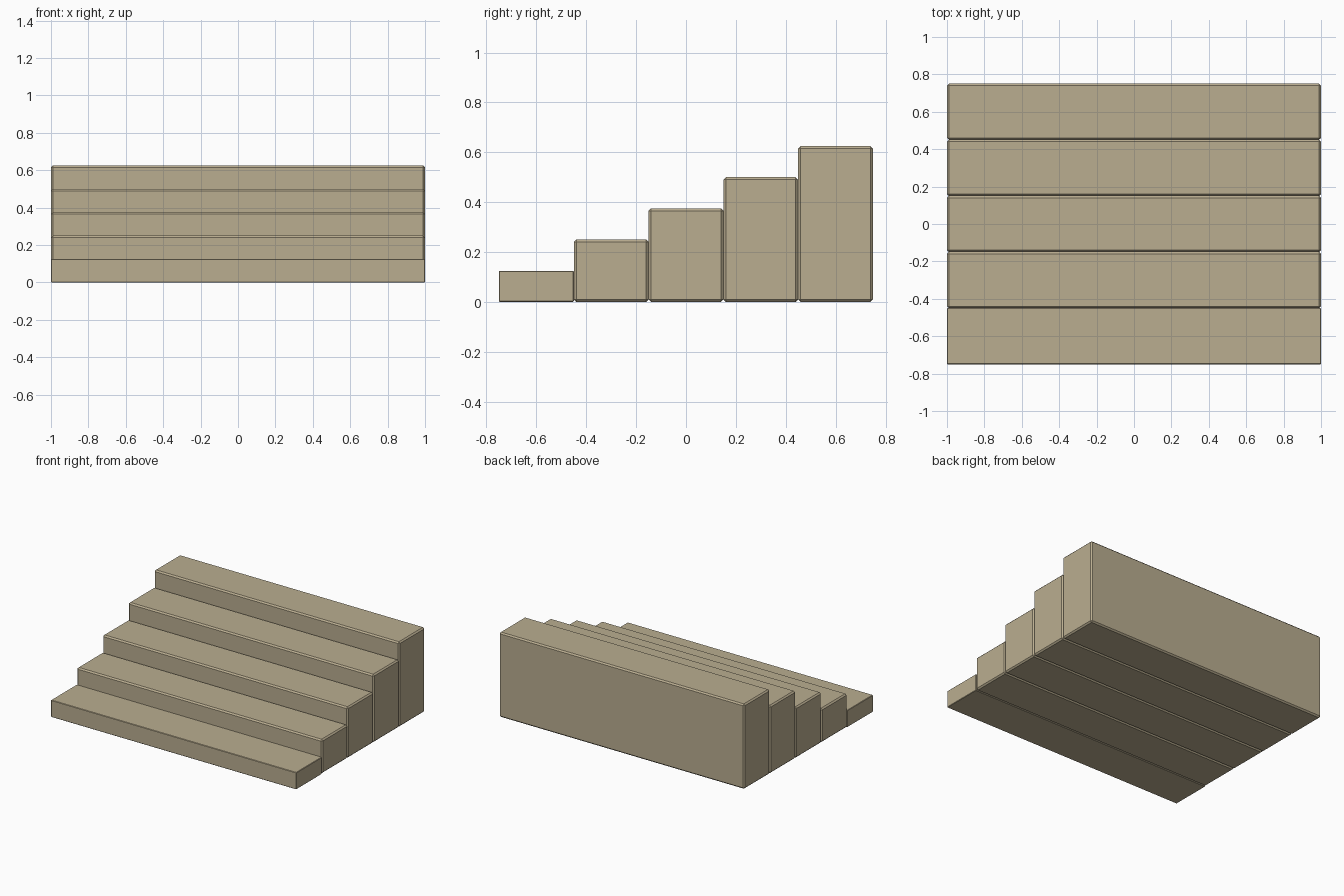
import bpy

if "Cube" in bpy.data.objects:
    bpy.data.objects.remove(bpy.data.objects["Cube"])

WIDTH, DEPTH, RISE, COUNT = 2.0, 0.3, 0.125, 5

stone = bpy.data.materials.new("stone")
stone.diffuse_color = (0.49, 0.42, 0.28, 1)
stone.use_nodes = True
stone.node_tree.nodes["Principled BSDF"].inputs["Base Color"].default_value = stone.diffuse_color


def step(i):
    """Full-height block with chamfered edges."""
    h = RISE * (i + 1)
    y = -DEPTH * COUNT / 2 + DEPTH * (i + 0.5)
    bpy.ops.mesh.primitive_cube_add(size=1, location=(0, y, h / 2))
    ob = bpy.context.object
    ob.name = f"step_{i + 1}"
    ob.scale = (WIDTH, DEPTH, h)
    bpy.ops.object.transform_apply(location=False, rotation=False, scale=True)
    # The lowest step has a much finer chamfer than the rest
    bevel = ob.modifiers.new("chamfer", 'BEVEL')
    bevel.width = 0.003 if i == 0 else 0.01
    bevel.segments = 1
    ob.data.materials.append(stone)


# Flight of steps rising from front to back
for i in range(COUNT):
    step(i)
